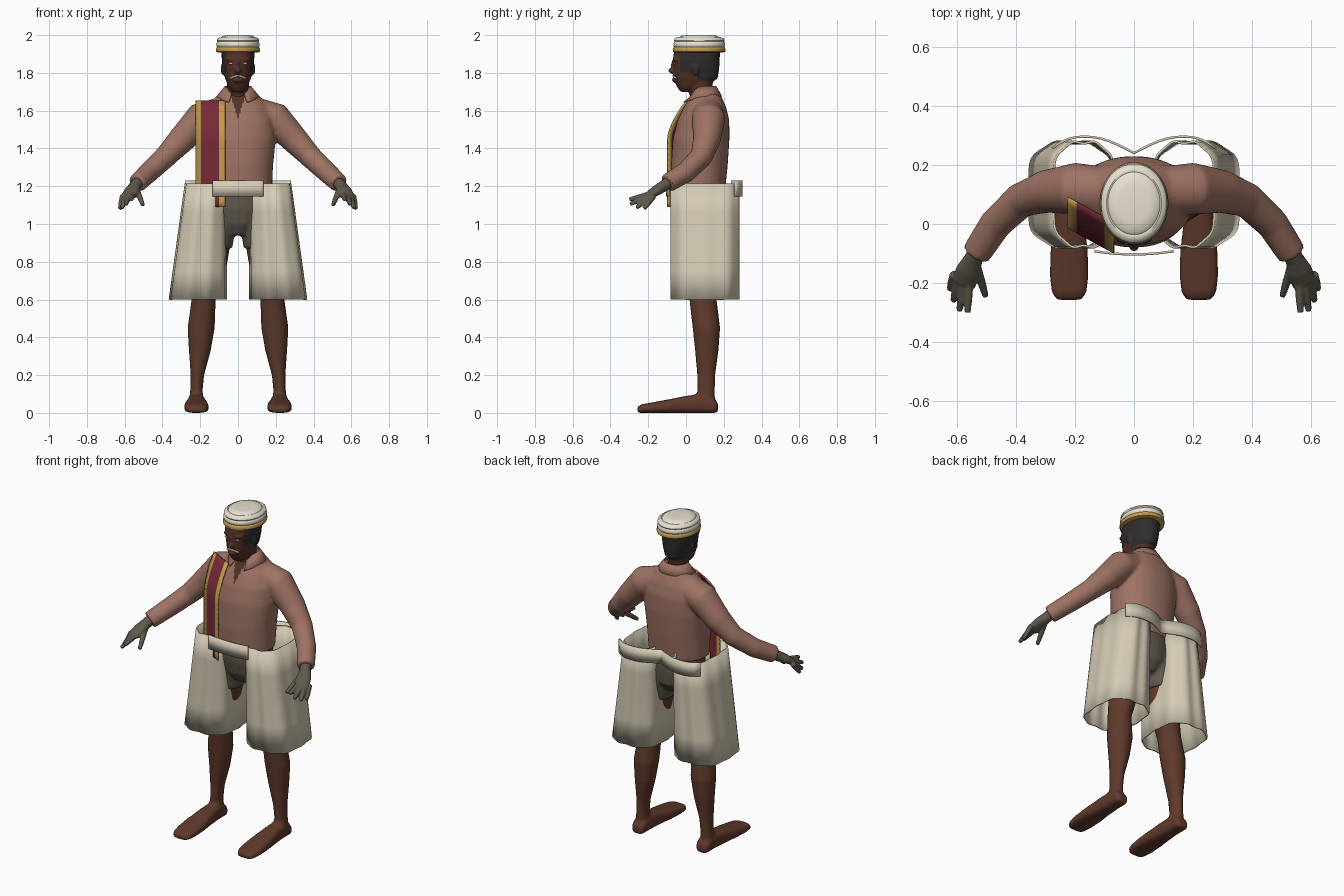
import bpy, bmesh, math
from mathutils import Vector
from mathutils.bvhtree import BVHTree

cube = bpy.data.objects.get("Cube")
if cube:
    bpy.data.objects.remove(cube, do_unlink=True)

X, Y, Z = Vector((1, 0, 0)), Vector((0, 1, 0)), Vector((0, 0, 1))


def material(name, *rgb):
    m = bpy.data.materials.new(name)
    m.use_nodes = True
    m.diffuse_color = (*rgb, 1)
    m.node_tree.nodes["Principled BSDF"].inputs["Base Color"].default_value = (*rgb, 1)
    return m


shirt_mat = material("dusty rose", .34, .17, .125)
cloth_mat = material("cream cloth", .66, .6, .46)
hat_mat = material("pale cream", .82, .77, .64)
gold_mat = material("gold", .55, .33, .08)
face_mat = material("dark brown skin", .085, .032, .019)
leg_mat = material("brown skin", .115, .042, .024)
hair_mat = material("black hair", .03, .027, .027)
glove_mat = material("grey olive", .115, .1, .075)
red_mat = material("maroon", .19, .025, .04)
grey_mat = material("light grey", .38, .38, .36)


def tube(bm, path, axes=None, n=24, power=2, ripple=0, caps=True):
    """Loft through path points (x, y, z, radius_u, radius_v)."""
    rings = []
    for i, p in enumerate(path):
        c = Vector(p[:3])
        if axes:
            u, v = axes
        else:
            a, b = path[max(i - 1, 0)], path[min(i + 1, len(path) - 1)]
            t = (Vector(b[:3]) - Vector(a[:3])).normalized()
            u = t.cross(Z).normalized()
            v = u.cross(t)
        ring = []
        for k in range(n):
            ang = math.tau * k / n
            cs, sn = math.cos(ang), math.sin(ang)
            r = (abs(cs) ** power + abs(sn) ** power) ** (-1 / power)
            r *= 1 + ripple * (math.cos(10 * ang) - 1)
            ring.append(bm.verts.new(c + u * cs * r * p[3] + v * sn * r * p[-1]))
        rings.append(ring)
    for a, b in zip(rings, rings[1:]):
        for k in range(n):
            j = (k + 1) % n
            bm.faces.new((a[k], a[j], b[j], b[k]))
    if caps:
        bm.faces.new(rings[0][::-1])
        bm.faces.new(rings[-1])


def ball(bm, centre, size):
    vs = bmesh.ops.create_uvsphere(bm, u_segments=16, v_segments=10, radius=1)["verts"]
    for v in vs:
        v.co = Vector([c + s * k for c, s, k in zip(centre, size, v.co)])


def sheet(bm, rows):
    grid = [[bm.verts.new(p) for p in row] for row in rows]
    for a, b in zip(grid, grid[1:]):
        for k in range(len(a) - 1):
            bm.faces.new((a[k], a[k + 1], b[k + 1], b[k]))


def finish(name, bm, mats, voxel=0, smooth=4, rule=None, thick=0):
    """Turn a bmesh into an object, optionally fused by voxel remeshing."""
    bmesh.ops.recalc_face_normals(bm, faces=bm.faces)
    me = bpy.data.meshes.new(name)
    bm.to_mesh(me)
    bm.free()
    ob = bpy.data.objects.new(name, me)
    bpy.context.collection.objects.link(ob)
    if voxel:
        m = ob.modifiers.new("fuse", 'REMESH')
        m.mode, m.voxel_size = 'VOXEL', voxel
        s = ob.modifiers.new("soften", 'SMOOTH')
        s.iterations = smooth
        dg = bpy.context.evaluated_depsgraph_get()
        me = bpy.data.meshes.new_from_object(ob.evaluated_get(dg))
        ob.modifiers.clear()
        ob.data = me
    me.materials.clear()
    for m in mats:
        me.materials.append(m)
    for p in me.polygons:
        p.material_index = rule(p.center) if rule else 0
    if thick:
        m = ob.modifiers.new("cloth thickness", 'SOLIDIFY')
        m.thickness = thick
    bpy.ops.object.select_all(action='DESELECT')
    ob.select_set(True)
    bpy.context.view_layer.objects.active = ob
    bpy.ops.object.shade_smooth_by_angle(angle=math.radians(45))
    return ob


def front_of(ob):
    """Return a function giving the front surface y at (x, z)."""
    tree = BVHTree.FromPolygons([v.co for v in ob.data.vertices],
                                [p.vertices[:] for p in ob.data.polygons])

    def y_at(x, z):
        hit = tree.ray_cast(Vector((x, -2, z)), Y)[0]
        return hit.y if hit else 9
    return y_at


def upright(bm, rows, x=0, **kw):
    """Horizontal sections given as (z, centre_y, half_width, half_depth)."""
    tube(bm, [(x, cy, z, rx, ry) for z, cy, rx, ry in rows], (X, Y), **kw)


# Shirt: torso and sleeves fused, with skin in the open neck
bm = bmesh.new()
upright(bm, [(1.16, .065, .18, .14), (1.3, .07, .185, .15), (1.45, .08, .2, .15),
             (1.55, .092, .195, .137), (1.62, .1, .165, .112),
             (1.67, .105, .12, .085), (1.71, .1, .075, .062)], n=32, power=2.2)
for s in (1, -1):
    tube(bm, [(s * x, y, z, r) for x, y, z, r in (
        (.06, .11, 1.6, .08), (.2, .12, 1.555, .088), (.3, .11, 1.445, .073),
        (.385, .08, 1.355, .06), (.47, 0, 1.275, .055), (.535, -.1, 1.215, .05))])
shirt = finish("shirt", bm, [shirt_mat, face_mat], .009, 6,
               lambda c: int(c.y < .07 and c.z > 1.56 and abs(c.x) < (c.z - 1.56) * .33))
chest = front_of(shirt)

# Collar with two front points
bm = bmesh.new()
top, mid, low = [], [], []
for k in range(25):
    a = math.radians(-65 + 310 * k / 24)
    f = max(0, -math.sin(a)) ** 2
    c, s = math.cos(a), math.sin(a)
    top.append((.07 * c, .095 + .065 * s, 1.73 - .03 * f))
    mid.append((.09 * c, .095 + .08 * s, 1.705 - .035 * f))
    low.append((.115 * c, .095 + (.095 + .03 * f) * s, 1.675 - .035 * f))
sheet(bm, [top, mid, low])
finish("collar", bm, [shirt_mat], thick=.006)

# Head with nose, brow and ears; hair coloured by region
bm = bmesh.new()
upright(bm, [(1.62, .09, .06, .055), (1.7, .075, .058, .06), (1.76, .075, .06, .07)])
upright(bm, [(1.7, .0, .028, .03), (1.725, .025, .05, .072), (1.77, .05, .068, .117),
             (1.82, .054, .078, .122), (1.87, .054, .086, .124), (1.92, .06, .088, .122)],
        power=2.3)
ball(bm, (0, -.07, 1.812), (.019, .024, .017))
ball(bm, (0, -.063, 1.84), (.01, .017, .035))
ball(bm, (0, -.06, 1.762), (.028, .015, .013))
for s in (1, -1):
    ball(bm, (s * .035, -.05, 1.87), (.028, .018, .01))
    ball(bm, (s * .08, .05, 1.82), (.012, .022, .032))


def hair_region(c):
    return int(c.y > (-.03 if c.z > 1.805 else .06) and c.z > 1.76)


head = finish("head", bm, [face_mat, hair_mat], .006, 4, hair_region)
face = front_of(head)

# Eyes and moustache
bm = bmesh.new()
for s in (1, -1):
    ball(bm, (s * .037, face(s * .037, 1.85), 1.85), (.014, .004, .005))
finish("eyes", bm, [hat_mat])
bm = bmesh.new()
arc = [(x / 100, 1.785 - abs(x) ** 1.5 * .0018) for x in range(-4, 5)]
tube(bm, [(x, face(x, z), z, .005, .006) for x, z in arc], n=8)
finish("moustache", bm, [grey_mat])

# Round hat with rolled ridges and a gold band
bm = bmesh.new()
upright(bm, [(z, .07, .117 * k, .14 * k) for z, k in (
    (1.908, .9), (1.912, .98), (1.922, 1), (1.932, .98), (1.937, .94), (1.942, .97),
    (1.952, .98), (1.96, .96), (1.965, .93), (1.971, .96), (1.98, .94), (1.986, .87),
    (1.99, .8), (1.988, .76), (1.996, .7), (2, .45), (2, .02))], n=48)
finish("hat", bm, [hat_mat, gold_mat], rule=lambda c: int(c.z < 1.936))

# Sash hanging over the right chest
bm = bmesh.new()
xs = (-.225, -.195, -.15, -.1, -.07)
rows = []
for k in range(20):
    z = 1.655 - .565 * k / 19
    hang = -.1 + .1 * max(0, (z - 1.45) / .205) ** 1.6
    rows.append([(x, min(hang + .55 * (-.07 - x), chest(x, z) - .01), z) for x in xs])
sheet(bm, rows)
finish("sash", bm, [red_mat, gold_mat], thick=.008,
       rule=lambda c: int(c.x < -.196 or c.x > -.099))

# Gloved hands with spread fingers
for s, side in ((1, "left"), (-1, "right")):
    bm = bmesh.new()
    tube(bm, [(s * x, y, z, a, b) for x, y, z, a, b in (
        (.525, -.085, 1.225, .032, .032), (.545, -.12, 1.2, .032, .03),
        (.562, -.16, 1.175, .043, .027), (.578, -.2, 1.148, .042, .02))])
    for base, tip in (((.61, -.17, 1.15), (.625, -.222, 1.08)),
                      ((.595, -.19, 1.15), (.613, -.262, 1.085)),
                      ((.58, -.2, 1.15), (.592, -.295, 1.105)),
                      ((.56, -.2, 1.155), (.565, -.3, 1.13)),
                      ((.535, -.14, 1.18), (.503, -.245, 1.1))):
        p, q = Vector(base), Vector(tip)
        tube(bm, [(s * v.x, v.y, v.z, r) for v, r in
                  ((p, .016), (p.lerp(q, .6), .0145), (q, .011))], n=10)
    finish(side + "_glove", bm, [glove_mat], .005, 3)

# Underwear
bm = bmesh.new()
upright(bm, [(1.18, .075, .165, .125), (1.08, .08, .165, .13),
             (1.0, .085, .13, .12), (.94, .08, .06, .08)])
for s in (1, -1):
    tube(bm, [(s * .1, .09, 1.08, .085, .12), (s * .105, .09, .98, .092, .115),
              (s * .12, .085, .87, .09, .1)], (X, Y))
finish("underwear", bm, [glove_mat], .01, 5)

# Bare legs and feet
for s, side in ((1, "left"), (-1, "right")):
    bm = bmesh.new()
    tube(bm, [(s * x, y, z, a, b) for x, y, z, a, b in (
        (.115, .085, .96, .085, .095), (.14, .085, .8, .085, .09),
        (.182, .09, .6, .064, .072), (.195, .108, .45, .072, .073),
        (.202, .11, .33, .058, .062), (.215, .107, .2, .036, .048),
        (.22, .107, .12, .033, .046), (.222, .1, .03, .042, .055))], (X, Y))
    tube(bm, [(s * .22, y, h / 2, w, h / 2) for y, w, h in (
        (.17, .03, .05), (.15, .042, .075), (.08, .046, .1), (0, .052, .09),
        (-.09, .063, .072), (-.18, .066, .055), (-.235, .058, .045), (-.258, .042, .032))],
        (X, Z), power=3)
    finish(side + "_leg", bm, [leg_mat], .009, 4)

    # Wide pleated trouser leg, open at both ends
    bm = bmesh.new()
    tube(bm, [(s * (.17 + .043 * t), .1, 1.215 - .615 * t, .112 + .042 * t, .185)
              for t in (0, .25, .5, .75, 1)],
         (X, Y), n=60, power=3, ripple=.022, caps=False)
    finish(side + "_trouser_leg", bm, [cloth_mat], thick=.008)

# Waistband joining the trouser legs at front and back
bm = bmesh.new()
for half, y_fn in ((.135, lambda x: -.107 + .6 * x * x),
                   (.28, lambda x: .245 + .055 * math.sin(min(abs(x) / .16, 1) * math.pi / 2)
                    - 4 * max(0, abs(x) - .18) ** 2)):
    xs = [half * (k / 10 - 1) for k in range(21)]
    sheet(bm, [[(x, y_fn(x), z) for x in xs] for z in (1.23, 1.145)])
finish("waistband", bm, [cloth_mat], thick=.008)
